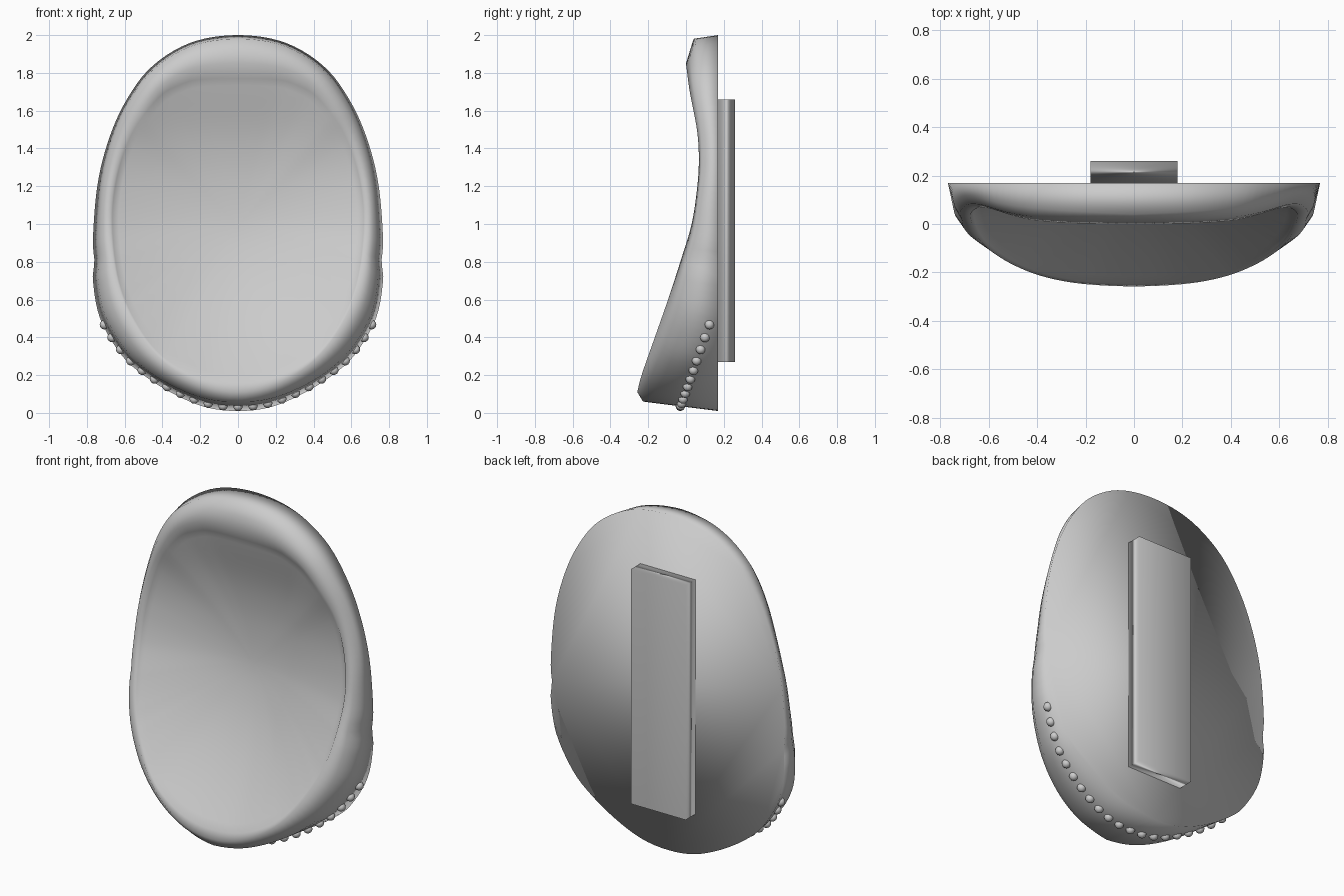
import bpy, bmesh
from mathutils import Vector

if "Cube" in bpy.data.objects:
    bpy.data.objects.remove(bpy.data.objects["Cube"])

HALF = 64  # segments along each half outline


def catmull(pts, u):
    i = min(int(u), len(pts) - 2)
    t = u - i
    closed = abs(pts[0].x) < 1e-6 and abs(pts[-1].x) < 1e-6
    mirror = lambda p: Vector((-p.x, p.y))
    p1, p2 = pts[i], pts[i + 1]
    p0 = pts[i - 1] if i > 0 else (mirror(pts[1]) if closed else 2 * p1 - p2)
    p3 = pts[i + 2] if i + 2 < len(pts) else (mirror(pts[-2]) if closed else 2 * p2 - p1)
    return 0.5 * (2 * p1 + (p2 - p0) * t + (2 * p0 - 5 * p1 + 4 * p2 - p3) * t * t
                  + (3 * p1 - p0 - 3 * p2 + p3) * t ** 3)


def resample(coords, n=HALF):
    """Even spacing along a smooth curve through the given points."""
    pts = [Vector(c) for c in coords]
    dense = [catmull(pts, k * (len(pts) - 1) / 800) for k in range(801)]
    acc = [0.0]
    for a, b in zip(dense, dense[1:]):
        acc.append(acc[-1] + (b - a).length)
    out, j = [], 0
    for k in range(n + 1):
        while j < 800 and acc[j] < acc[-1] * k / n - 1e-9:
            j += 1
        out.append(dense[j])
    return out


def lookup(table, z):
    for (z0, y0), (z1, y1) in zip(table, table[1:]):
        if z <= z1:
            return y0 + (y1 - y0) * max(0, (z - z0) / (z1 - z0))
    return table[-1][1]


# half outlines (x, z), bottom to top
back = resample([(0, .01), (.17, .03), (.34, .1), (.5, .2), (.62, .31), (.73, .5), (.768, .7),
                 (.76, .8), (.768, .92), (.745, 1.2), (.69, 1.43), (.6, 1.64), (.46, 1.83),
                 (.25, 1.96), (0, 2)])
crest = resample([(0, .11), (.2, .15), (.4, .275), (.55, .47), (.64, .7), (.675, 1), (.65, 1.25),
                  (.575, 1.5), (.45, 1.69), (.34, 1.78), (.2, 1.835), (0, 1.85)])
inner = resample([(0, .16), (.2, .19), (.4, .3), (.54, .48), (.63, .7), (.665, 1), (.64, 1.25),
                  (.56, 1.48), (.42, 1.67), (.3, 1.74), (.2, 1.765), (0, 1.77)])

# rim depth along the height (z, y)
rim = [(p.x, p.y) for p in resample([(.1, -.26), (.2, -.235), (.4, -.165), (.6, -.095), (.8, -.03),
                                     (1, .03), (1.2, .06), (1.35, .068), (1.5, .058),
                                     (1.7, .02), (1.85, 0)])]

rings = [[], [], [], [], []]
for b, c, i in zip(back, crest, inner):
    y = lookup(rim, c.y)
    top = max(0, (c.y - 1.6) / .25)
    side = min(1, c.x / .4)
    low = side * max(0, min(1, (1.1 - c.y) / .5))
    e = b.lerp(c, .5 - .185 * b.y - .2 * low)
    edge = Vector((e.x, y + .03 + .02 * side + .05 * low + .01 * top, e.y))
    peak = Vector((c.x, y, c.y))
    out = (e - c).normalized()
    mid = edge.lerp(peak, .5) + Vector((out.x, -1, out.y)) * .01 * side
    rings[0].append(Vector((b.x, .17, b.y)))
    rings[1].append(edge)
    rings[2].append(mid)
    rings[3].append(peak)
    rings[4].append(Vector((i.x, y + .012 + .03 * top, i.y)))
outer, wall = rings[0], rings[1]

# concave bowl: blend of a dish following the rim depth and a plain round dish
centre = Vector((0, .16, 1.0))
lip = rings[4]


def bowl_point(p, s):
    q = centre.lerp(p, s)
    own = p.y - lookup(rim, p.z)
    follow = lookup(rim, q.z) + own * s ** 4 + .1 * (1 - s * s)
    dish = centre.y + (p.y - centre.y) * s * s
    q.y = min(.165, (follow + dish) / 2)
    return q


for k in range(1, 20):
    rings.append([bowl_point(p, 1 - k / 20) for p in lip])

bm = bmesh.new()
loops = []
for ring in rings:
    full = ring + [Vector((-p.x, p.y, p.z)) for p in ring[-2:0:-1]]
    loops.append([bm.verts.new(p) for p in full])
n = len(loops[0])
for a, b in zip(loops, loops[1:]):
    for k in range(n):
        bm.faces.new((a[k], a[(k + 1) % n], b[(k + 1) % n], b[k]))
tip = bm.verts.new(bowl_point(lip[0], 0))
for k in range(n):
    bm.faces.new((loops[-1][k], loops[-1][(k + 1) % n], tip))
bm.faces.new(loops[0][::-1])
bmesh.ops.recalc_face_normals(bm, faces=bm.faces)
mesh = bpy.data.meshes.new("bowl_shell")
bm.to_mesh(mesh)
bm.free()
shell = bpy.data.objects.new("bowl_shell", mesh)
bpy.context.collection.objects.link(shell)
bpy.context.view_layer.objects.active = shell
shell.select_set(True)
bpy.ops.object.shade_smooth()

# back mounting bar
bpy.ops.mesh.primitive_cube_add(size=1, location=(0, .215, .965))
bar = bpy.context.object
bar.name = "back_bar"
bar.scale = (.36, .09, 1.39)
bpy.ops.object.shade_smooth()

# row of beads around the lower wall
path = [p for p in zip(outer, wall) if p[0].z < .49]
COUNT = 11
for k in range(COUNT + 1):
    u = k * (len(path) - 1) / COUNT
    j = min(int(u), len(path) - 2)
    a = path[j][0].lerp(path[j + 1][0], u - j)
    e = path[j][1].lerp(path[j + 1][1], u - j)
    y = -.03 + .16 * (a.z - .01) / .47
    pos = a.lerp(e, min(1, (a.y - y) / (a.y - e.y)))
    for side in ((1, -1) if k else (1,)):
        bpy.ops.mesh.primitive_uv_sphere_add(segments=16, ring_count=8, radius=.025,
                                             location=(pos.x * side, pos.y, max(pos.z, .025)))
        bpy.context.object.name = "bead"
        bpy.ops.object.shade_smooth()
